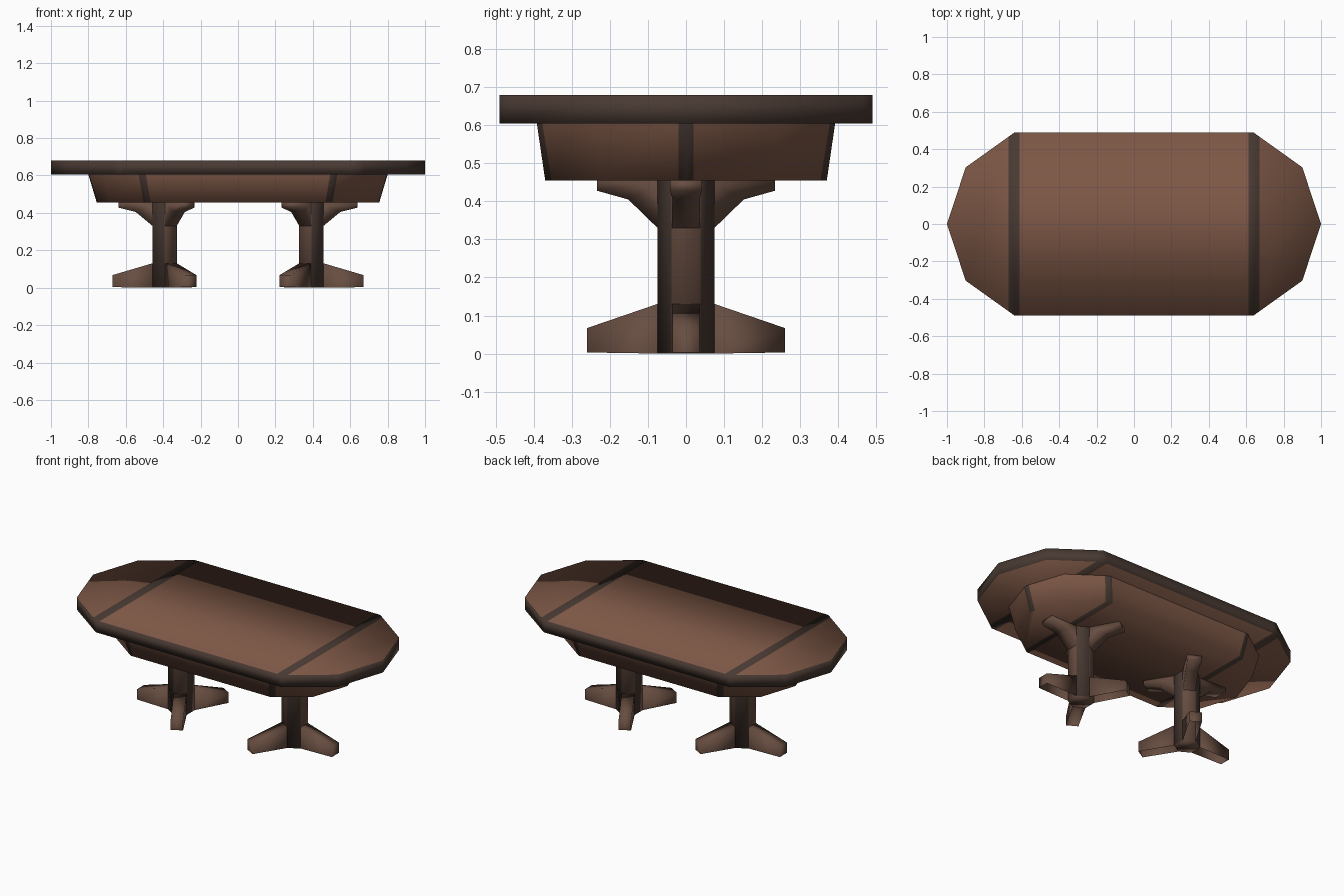
import bpy, bmesh, math
from mathutils import Vector, Matrix

if "Cube" in bpy.data.objects:
    bpy.data.objects.remove(bpy.data.objects["Cube"])


def material(name, rgb):
    m = bpy.data.materials.new(name)
    m.diffuse_color = (*rgb, 1)
    m.use_nodes = True
    m.node_tree.nodes["Principled BSDF"].inputs["Base Color"].default_value = m.diffuse_color
    return m


BROWN = material("warm brown wood", (0.205, 0.096, 0.061))
MID = material("aged brown wood", (0.135, 0.074, 0.052))
DARK = material("dark brown trim", (0.065, 0.041, 0.032))


def finish(bm, name, mats):
    bmesh.ops.recalc_face_normals(bm, faces=bm.faces)
    for f in bm.faces:
        f.smooth = True
    me = bpy.data.meshes.new(name)
    bm.to_mesh(me)
    bm.free()
    for m in mats:
        me.materials.append(m)
    ob = bpy.data.objects.new(name, me)
    bpy.context.collection.objects.link(ob)
    return ob


def loft(bm, loops, caps=(True, True)):
    rings = [[bm.verts.new(p) for p in loop] for loop in loops]
    n = len(rings[0])
    for a, b in zip(rings, rings[1:]):
        for i in range(n):
            j = (i + 1) % n
            bm.faces.new((a[i], a[j], b[j], b[i]))
    if caps[0]:
        bm.faces.new(rings[0][::-1])
    if caps[1]:
        bm.faces.new(rings[-1])


def cut(bm, co, no, faces=None):
    faces = list(faces or bm.faces)
    geom = set(faces)
    for f in faces:
        geom.update(f.edges)
        geom.update(f.verts)
    bmesh.ops.bisect_plane(bm, geom=list(geom), plane_co=co, plane_no=no, dist=1e-5)


# Ten-sided outline shared by the top and the apron
quarter = [(1, 0), (0.9, 0.303), (0.638, 0.49)]
outline = quarter + [(-x, y) for x, y in quarter[::-1]]
outline += [(-x, -y) for x, y in quarter[1:]] + [(x, -y) for x, y in quarter[:0:-1]]


def ring(scale, z):
    return [(x * scale, y * scale, z) for x, y in outline]


# Table top: dark rim, dark inlay bands across both ends
bm = bmesh.new()
loft(bm, [ring(1, 0.605), ring(1, 0.68)])
for s in (-1, 1):
    for x in (0.612, 0.67):
        cut(bm, (s * x, 0, 0), (1, 0, 0))
bm.normal_update()
for f in bm.faces:
    x = abs(f.calc_center_bounds().x)
    rim = abs(f.normal.z) < 0.5
    f.material_index = 1 if rim or 0.612 < x < 0.67 else 0
finish(bm, "table_top", [BROWN, DARK])

# Apron: tapered box below the top with dark bands at its corners
bm = bmesh.new()
loft(bm, [ring(0.755, 0.455), ring(0.8, 0.605)], caps=(True, False))
for s in (-1, 1):
    for x in (0.467, 0.505):
        cut(bm, (s * x, 0, 0.455), (s, 0, -0.17))
bm.normal_update()
for y in (-0.02, 0.02):
    ends = [f for f in bm.faces if abs(f.normal.z) < 0.5 and abs(f.calc_center_bounds().x) > 0.72]
    cut(bm, (0, y, 0), (0, 1, 0), ends)
bm.normal_update()
for f in bm.faces:
    c = f.calc_center_median()
    lean = abs(c.x) - 0.17 * (c.z - 0.455)
    end_band = abs(f.normal.z) < 0.5 and abs(c.y) < 0.02
    f.material_index = 1 if 0.467 < lean < 0.505 or end_band else 0
finish(bm, "apron", [BROWN, DARK])


# Arm or foot: (radius, z) profile given width at each point
def limb(bm, profile, turn):
    left = [turn @ Vector((r, w, z)) for r, z, w in profile]
    right = [turn @ Vector((r, -w, z)) for r, z, w in profile]
    loft(bm, [left, right])
    # open the inner end, hidden inside the column
    bm.faces.ensure_lookup_table()
    n = len(profile)
    bmesh.ops.delete(bm, geom=[bm.faces[-3]], context='FACES_ONLY')


FOOT = [(0.06, 0, 0.037), (0.06, 0.132, 0.037), (0.28, 0.067, 0.035), (0.28, 0.003, 0.035)]
ARM = [(0.06, 0.455, 0.037), (0.246, 0.455, 0.042), (0.246, 0.428, 0.042),
       (0.155, 0.405, 0.035), (0.06, 0.326, 0.037)]

# Two pedestals, each with three feet and three arms
for side, x in (("left", -0.392), ("right", 0.392)):
    base = 0 if x > 0 else math.pi
    bm = bmesh.new()
    hexagon = [base + math.radians(30 + 60 * i) for i in range(6)]
    loft(bm, [[(0.075 * math.cos(a), 0.075 * math.sin(a), z) for a in hexagon]
              for z in (0, 0.455)], caps=(True, False))
    bm.normal_update()
    for f in bm.faces:
        a = math.atan2(f.normal.y, f.normal.x) - base
        # faces between the feet are dark
        f.material_index = 1 if abs(f.normal.z) < 0.5 and math.cos(3 * a) < 0 else 0
    finish(bm, side + "_column", [MID, DARK]).location.x = x
    for part, profile in (("feet", FOOT), ("arms", ARM)):
        bm = bmesh.new()
        for i in range(3):
            limb(bm, profile, Matrix.Rotation(base + i * math.tau / 3, 3, 'Z'))
        finish(bm, side + "_" + part, [MID]).location.x = x
